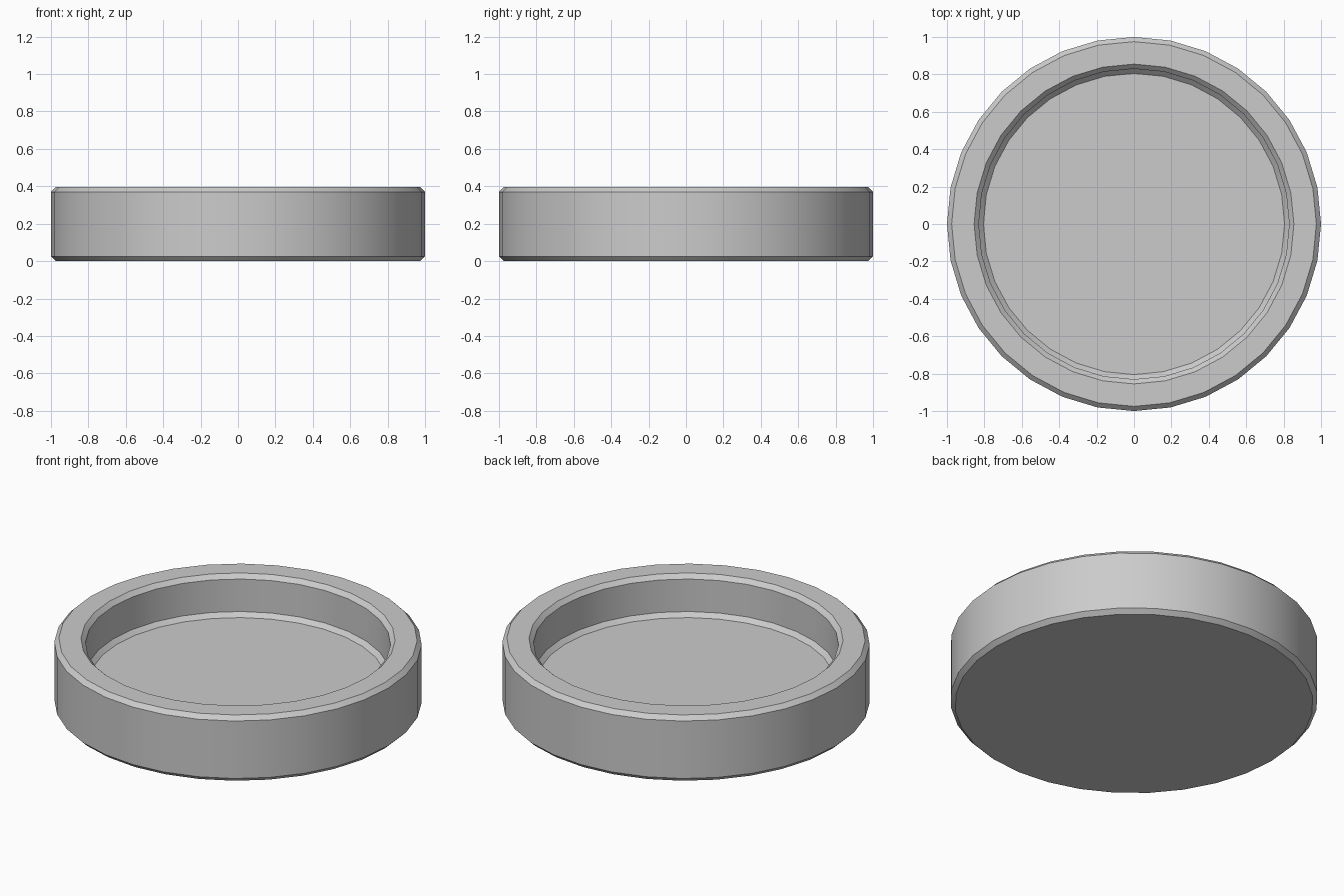
import bpy
import bmesh
from math import tau, radians

cube = bpy.data.objects.get("Cube")
if cube:
    bpy.data.objects.remove(cube, do_unlink=True)

SEGMENTS = 32
OUTER, INNER = 1.0, 0.83
HEIGHT, FLOOR = 0.395, 0.15
BEVEL = 0.025

# Plain grey material
grey = bpy.data.materials.new("light_grey")
grey.use_nodes = True
colour = (0.6, 0.6, 0.6, 1)
grey.diffuse_color = colour
grey.node_tree.nodes["Principled BSDF"].inputs["Base Color"].default_value = colour

# Chamfered rim section, from the underside edge up and over to the floor edge
profile = [
    (OUTER - BEVEL, 0),
    (OUTER, BEVEL),
    (OUTER, HEIGHT - BEVEL),
    (OUTER - BEVEL, HEIGHT),
    (INNER + BEVEL, HEIGHT),
    (INNER, HEIGHT - BEVEL),
    (INNER, FLOOR + BEVEL),
    (INNER - BEVEL, FLOOR),
]

bm = bmesh.new()
verts = [bm.verts.new((r, 0, z)) for r, z in profile]
edges = [bm.edges.new(pair) for pair in zip(verts, verts[1:])]
bmesh.ops.spin(bm, geom=verts + edges, cent=(0, 0, 0), axis=(0, 0, 1),
               angle=tau, steps=SEGMENTS, use_merge=True)
bmesh.ops.remove_doubles(bm, verts=bm.verts[:], dist=0.0001)

# Close the underside and the recessed floor
bmesh.ops.holes_fill(bm, edges=[e for e in bm.edges if e.is_boundary], sides=0)
bmesh.ops.recalc_face_normals(bm, faces=bm.faces[:])

mesh = bpy.data.meshes.new("round_tray")
bm.to_mesh(mesh)
bm.free()
mesh.materials.append(grey)
tray = bpy.data.objects.new("round_tray", mesh)
bpy.context.collection.objects.link(tray)

# Smooth walls with crisp chamfer edges
bpy.ops.object.select_all(action="DESELECT")
tray.select_set(True)
bpy.context.view_layer.objects.active = tray
bpy.ops.object.shade_smooth_by_angle(angle=radians(30))
